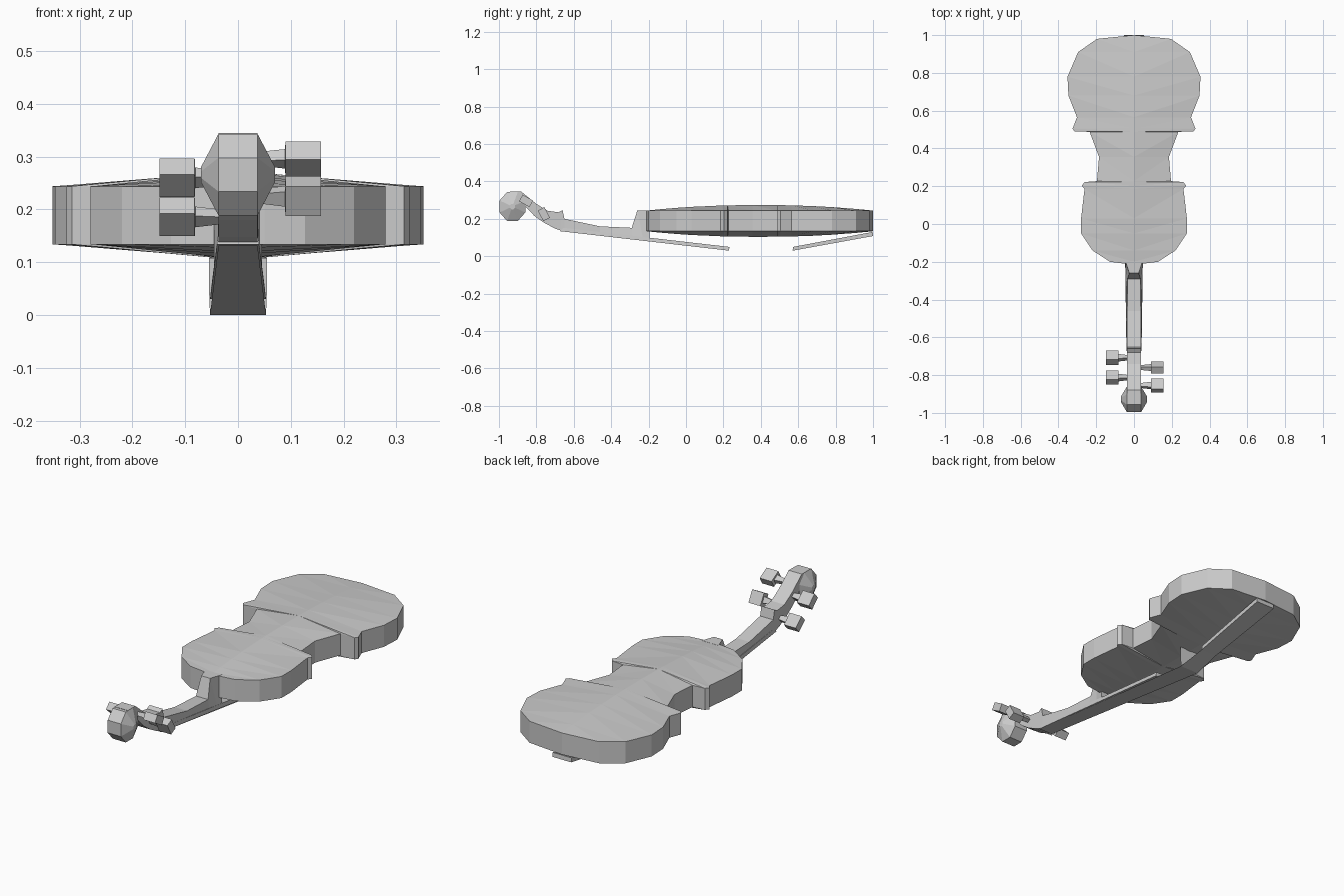
import bpy, bmesh
from math import cos, sin, pi, radians
from mathutils import Matrix

if "Cube" in bpy.data.objects:
    bpy.data.objects.remove(bpy.data.objects["Cube"])


def finish(name, bm):
    bmesh.ops.remove_doubles(bm, verts=bm.verts, dist=0.0005)
    bmesh.ops.recalc_face_normals(bm, faces=bm.faces)
    me = bpy.data.meshes.new(name)
    bm.to_mesh(me)
    bm.free()
    ob = bpy.data.objects.new(name, me)
    bpy.context.collection.objects.link(ob)
    return ob


def loft(name, rings, caps=True):
    """Skin a series of equal-length closed rings."""
    bm = bmesh.new()
    vs = [[bm.verts.new(p) for p in r] for r in rings]
    n = len(vs[0])
    for a, b in zip(vs, vs[1:]):
        for i in range(n):
            j = (i + 1) % n
            bm.faces.new((a[i], a[j], b[j], b[i]))
    if caps:
        bm.faces.new(vs[0])
        bm.faces.new(vs[-1])
    return finish(name, bm)


def beam(name, stations):
    """Rectangular bar from (y_up, z_up, w_up, y_low, z_low, w_low)."""
    return loft(name, [[(-a, y, z), (a, y, z), (b, v, w), (-b, v, w)]
                       for y, z, a, v, w, b in stations])


def sheet(name, rows):
    """Thin flat strip through (half_width, y, z) rows."""
    bm = bmesh.new()
    vs = [(bm.verts.new((-w, y, z)), bm.verts.new((w, y, z))) for w, y, z in rows]
    for a, b in zip(vs, vs[1:]):
        bm.faces.new((a[0], a[1], b[1], b[0]))
    return finish(name, bm)


# Body: half outline mirrored, with arched plates rising to a centre ridge
outline = [(0, 1.0), (.196, .98), (.296, .91), (.352, .78), (.347, .68),
           (.302, .565), (.325, .505), (.315, .49), (.235, .488), (.185, .355),
           (.196, .227), (.262, .222), (.276, .203), (.262, .185), (.28, .03),
           (.28, -.05), (.22, -.14), (.127, -.2), (.05, -.21), (0, -.212)]
bm = bmesh.new()


def dome(y):
    t = (y - .394) / .606
    return .03 * max(0, 1 - abs(t) ** 2.2)


def face(*pts):
    clean = [p for i, p in enumerate(pts) if p != pts[i - 1]]
    if len(clean) > 2:
        bm.faces.new([bm.verts.new(p) for p in clean])


for s in (1, -1):
    for (x0, y0), (x1, y1) in zip(outline, outline[1:]):
        face((s*x0, y0, .244), (s*x1, y1, .244), (s*x1, y1, .134), (s*x0, y0, .134))
        for z, d in ((.244, 1), (.134, -1)):
            c0, c1 = (0, y0, z + d*dome(y0)), (0, y1, z + d*dome(y1))
            a, b = (s*x0, y0, z), (s*x1, y1, z)
            face(a, b, c1)
            face(a, c1, c0)
finish("body", bm)

# Neck, heel and pegbox
beam("neck_and_pegbox", [
    (-.94, .345, .037, -.93, .28, .037), (-.88, .345, .037, -.872, .28, .037),
    (-.80, .28, .037, -.81, .215, .037), (-.74, .243, .037, -.76, .18, .037),
    (-.68, .235, .037, -.70, .148, .037), (-.66, .247, .037, -.67, .138, .037),
    (-.65, .20, .037, -.65, .14, .038), (-.46, .16, .036, -.46, .12, .04),
    (-.29, .152, .034, -.29, .10, .043), (-.26, .246, .025, -.23, .095, .045),
    (-.195, .246, .046, -.195, .09, .045)])

# Scroll: octagonal drum with tapered sides
rings = []
for x, r in ((-.07, .015), (-.037, .079), (.037, .079), (.07, .015)):
    rings.append([(x, -.928 + r*.94*cos(pi/8 + k*pi/4),
                   .266 + r*1.06*sin(pi/8 + k*pi/4)) for k in range(8)])
loft("scroll", rings)

# Fingerboard and tailpiece
beam("fingerboard", [(-.655, .152, .038, -.672, .134, .04),
                     (.232, .05, .051, .23, .03, .053)])
beam("tailpiece", [(.572, .05, .045, .57, .03, .045),
                   (.998, .13, .053, 1.0, .108, .053)])

# Strings and bridge as thin sheets
sheet("strings", [(.037, -.67, .132), (.053, .42, 0), (.045, .572, .031)])
sheet("bridge", [(.053, .42, 0), (.055, .42, .05), (.055, .42, .108)])

# Pegs: tapered shaft with a flat tilted head
for i, (side, y, z, tilt) in enumerate([(1, -.855, .296, -30), (1, -.76, .225, -62),
                                        (-1, -.813, .26, -42), (-1, -.708, .186, -42)]):
    rot = Matrix.Rotation(radians(tilt), 3, 'X')
    rings = []
    for x, a, b in ((.03, .009, .009), (.089, .016, .012), (.09, .032, .02), (.157, .032, .02)):
        ring = []
        for u, v in ((-a, -b), (a, -b), (a, b), (-a, b)):
            p = rot @ Matrix.Identity(3).col[1].copy() * u + rot @ Matrix.Identity(3).col[2].copy() * v
            ring.append((side*(x if side > 0 else x - .008), y + p.y, z + p.z))
        rings.append(ring)
    loft("peg_%d" % (i + 1), rings)
